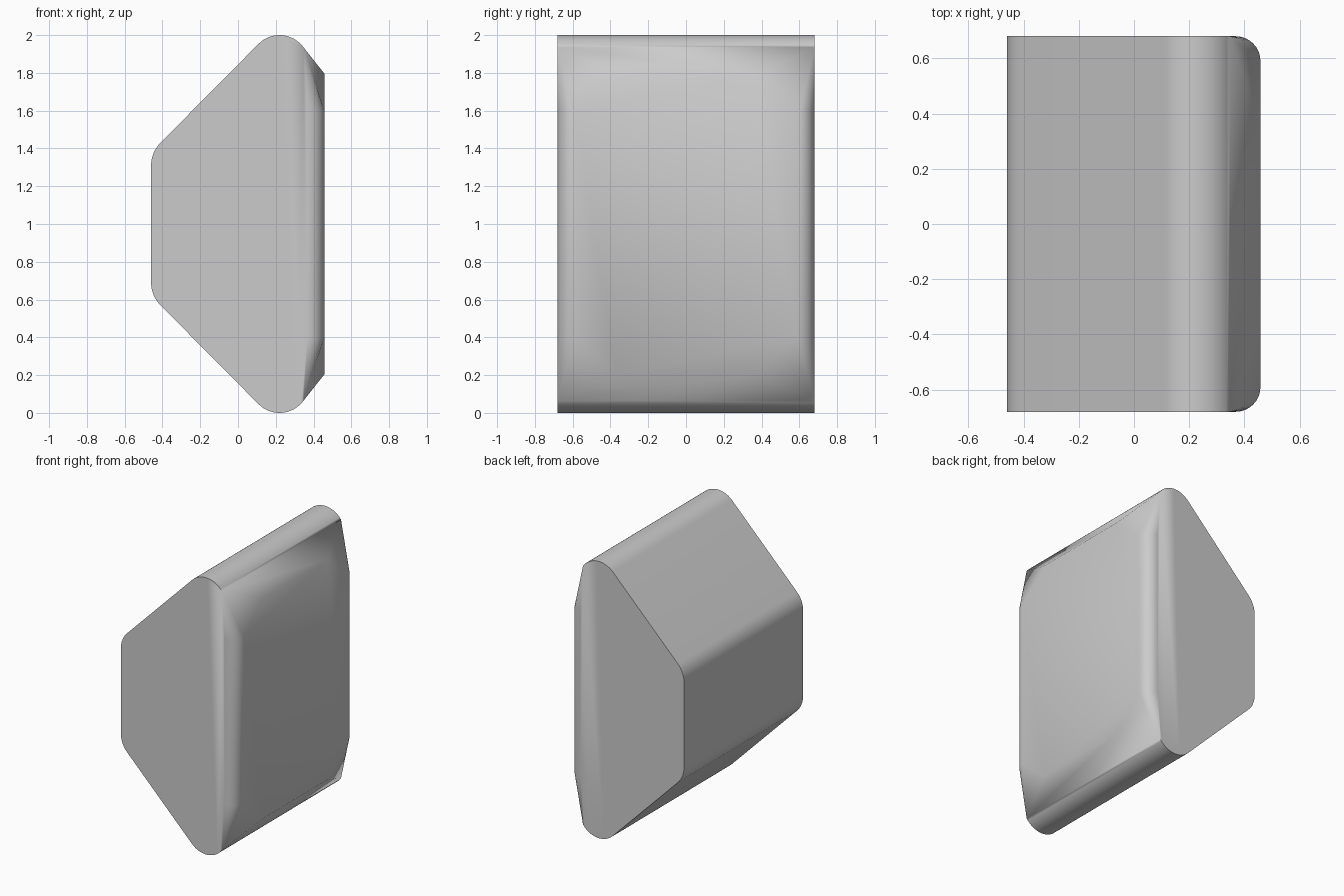
import bpy, bmesh
from math import sin, cos, radians

cube = bpy.data.objects.get("Cube")
if cube:
    bpy.data.objects.remove(cube)

HALF_Y, BACK_X, FACE_X, ROUND = 0.68, -0.46, 0.458, 0.09
STEPS = 8


def arc(cx, cz, r, start, end, steps=STEPS):
    """Points on an arc, angles in degrees."""
    angles = [radians(start + (end - start) * i / steps) for i in range(steps + 1)]
    return [(cx + r * cos(a), cz + r * sin(a)) for a in angles]


# Upper half of the side outline, heights measured from mid-height
upper = arc(BACK_X + 0.17, 0.31, 0.17, 180, 135) + arc(0.22, 0.843, 0.157, 135, 36, 16)
lower = [(x, -z) for x, z in reversed(upper)]

bm = bmesh.new()


def vert(x, y, z):
    return bm.verts.new((x, y, z + 1))


# Side outlines and the rounded upright corner next to each
ends = {}
for s in (-1, 1):
    top = [vert(x, s * HALF_Y, z) for x, z in upper]
    bottom = [vert(x, s * HALF_Y, z) for x, z in lower]
    corner = arc(FACE_X - ROUND, HALF_Y - ROUND, ROUND, 90, 0)
    columns = {k: [vert(x, s * y, k * 0.6) for x, y in corner] for k in (-1, 1)}
    tips = {k: vert(FACE_X, s * 0.37, k * 0.795) for k in (-1, 1)}
    ends[s] = (bottom + top, {1: top[-1], -1: bottom[0]}, columns, tips)

    # Flat side wall
    bm.faces.new(bottom + top + [columns[1][0], columns[-1][0]])
    # Rounded upright corner
    for i in range(STEPS):
        bm.faces.new((columns[1][i], columns[1][i + 1], columns[-1][i + 1], columns[-1][i]))
    # Corner facets fanning out from the outline
    for k in (-1, 1):
        fan = columns[k] + [tips[k]]
        for a, b in zip(fan, fan[1:]):
            bm.faces.new((ends[s][1][k], a, b))

(near, near_p, near_c, near_t), (far, far_p, far_c, far_t) = ends[-1], ends[1]

# Outer skin running between the side walls
for i in range(len(near) - 1):
    bm.faces.new((near[i], near[i + 1], far[i + 1], far[i]))
# Sloped bands above and below the large panel
for k in (-1, 1):
    bm.faces.new((near_p[k], near_t[k], far_t[k], far_p[k]))
# Large flat panel
bm.faces.new((near_t[1], near_c[1][-1], near_c[-1][-1], near_t[-1],
              far_t[-1], far_c[-1][-1], far_c[1][-1], far_t[1]))

bmesh.ops.recalc_face_normals(bm, faces=bm.faces)
mesh = bpy.data.meshes.new("wedge_body")
bm.to_mesh(mesh)
bm.free()
body = bpy.data.objects.new("wedge_body", mesh)
bpy.context.collection.objects.link(body)

# Plain grey finish
grey = bpy.data.materials.new("plain_grey")
grey.use_nodes = True
colour = (0.6, 0.6, 0.6, 1)
grey.diffuse_color = colour
grey.node_tree.nodes["Principled BSDF"].inputs["Base Color"].default_value = colour
mesh.materials.append(grey)

bpy.context.view_layer.objects.active = body
body.select_set(True)
bpy.ops.object.shade_smooth_by_angle(angle=radians(30))
